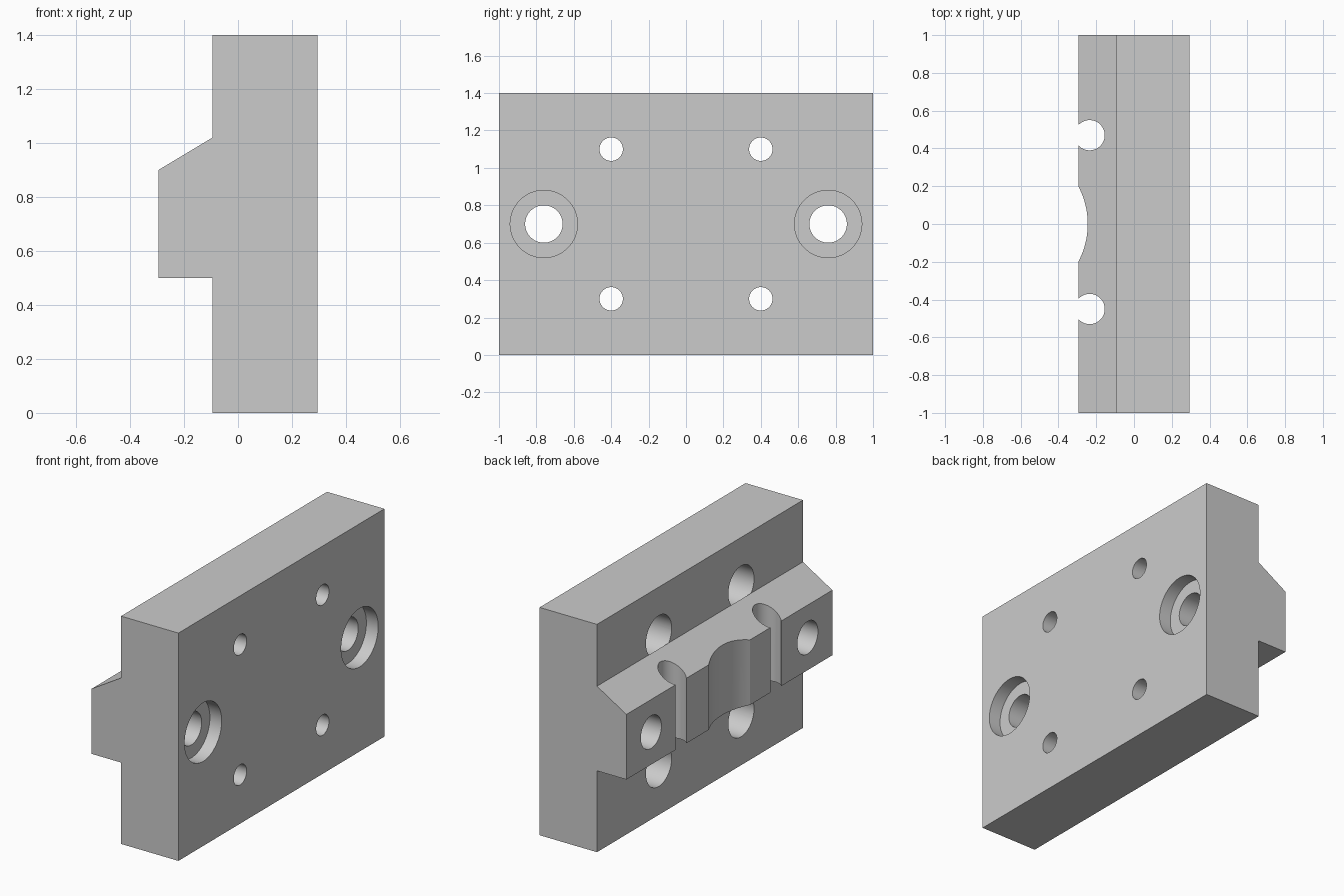
import bpy, bmesh, math
from mathutils import Matrix, Vector

cube = bpy.data.objects.get("Cube")
if cube:
    bpy.data.objects.remove(cube, do_unlink=True)

BACK, FACE, RAIL = -0.095, 0.295, -0.295   # x of plate back, plate face, rail front

steel = bpy.data.materials.new("grey steel")
steel.use_nodes = True
GREY = (0.6, 0.6, 0.6, 1)
steel.diffuse_color = GREY
steel.node_tree.nodes["Principled BSDF"].inputs["Base Color"].default_value = GREY


def make_object(name, bm):
    bmesh.ops.recalc_face_normals(bm, faces=bm.faces)
    mesh = bpy.data.meshes.new(name)
    bm.to_mesh(mesh)
    bm.free()
    mesh.materials.append(steel)
    obj = bpy.data.objects.new(name, mesh)
    bpy.context.collection.objects.link(obj)
    return obj


def extruded(name, profile):
    """Extrude an (x, z) profile along the full length in y."""
    bm = bmesh.new()
    face = bm.faces.new([bm.verts.new((x, -1, z)) for x, z in profile])
    new = bmesh.ops.extrude_face_region(bm, geom=[face])["geom"]
    verts = [v for v in new if isinstance(v, bmesh.types.BMVert)]
    bmesh.ops.translate(bm, verts=verts, vec=(0, 2, 0))
    return make_object(name, bm)


def cylinder(start, end, radius, sides=64):
    """Cutter cylinder between two points."""
    a, b = Vector(start), Vector(end)
    turn = (b - a).to_track_quat("Z", "Y").to_matrix().to_4x4()
    bm = bmesh.new()
    bmesh.ops.create_cone(bm, cap_ends=True, segments=sides, radius1=radius,
                          radius2=radius, depth=(b - a).length,
                          matrix=Matrix.Translation((a + b) / 2) @ turn)
    obj = make_object("hole_cutter", bm)
    obj.hide_render = True
    return obj


def combine(target, tool, operation):
    mod = target.modifiers.new("combine", "BOOLEAN")
    mod.operation, mod.object, mod.solver = operation, tool, "EXACT"
    bpy.context.view_layer.objects.active = target
    bpy.ops.object.modifier_apply(modifier=mod.name)
    bpy.data.objects.remove(tool, do_unlink=True)


def cut(target, start, end, radius, sides=64):
    combine(target, cylinder(start, end, radius, sides), "DIFFERENCE")


plate = extruded("mounting_plate", [(BACK, 0), (FACE, 0), (FACE, 1.4), (BACK, 1.4)])
rail = extruded("rail", [(BACK, 0.5), (BACK, 1.02), (RAIL, 0.9), (RAIL, 0.5)])

# Four small holes, counterbored from the back
for y in (-0.4, 0.4):
    for z in (0.3, 1.1):
        cut(plate, (-0.5, y, z), (0.5, y, z), 0.0625)
        cut(plate, (-0.5, y, z), (BACK + 0.2, y, z), 0.125)

# Round grooves and the shallow hollow in the rail
for y in (-0.45, 0.47):
    cut(rail, (-0.235, y, 0.3), (-0.235, y, 1.2), 0.08)
cut(rail, (-0.67, 0, 0.3), (-0.67, 0, 1.2), 0.425, 128)

# One solid body, then the two large bolt holes through everything
combine(plate, rail, "UNION")
for y in (-0.76, 0.76):
    cut(plate, (-0.5, y, 0.7), (0.5, y, 0.7), 0.1)
    cut(plate, (FACE - 0.08, y, 0.7), (0.5, y, 0.7), 0.18)

bpy.ops.object.select_all(action="DESELECT")
plate.select_set(True)
bpy.context.view_layer.objects.active = plate
bpy.ops.object.shade_smooth_by_angle(angle=math.radians(25))
